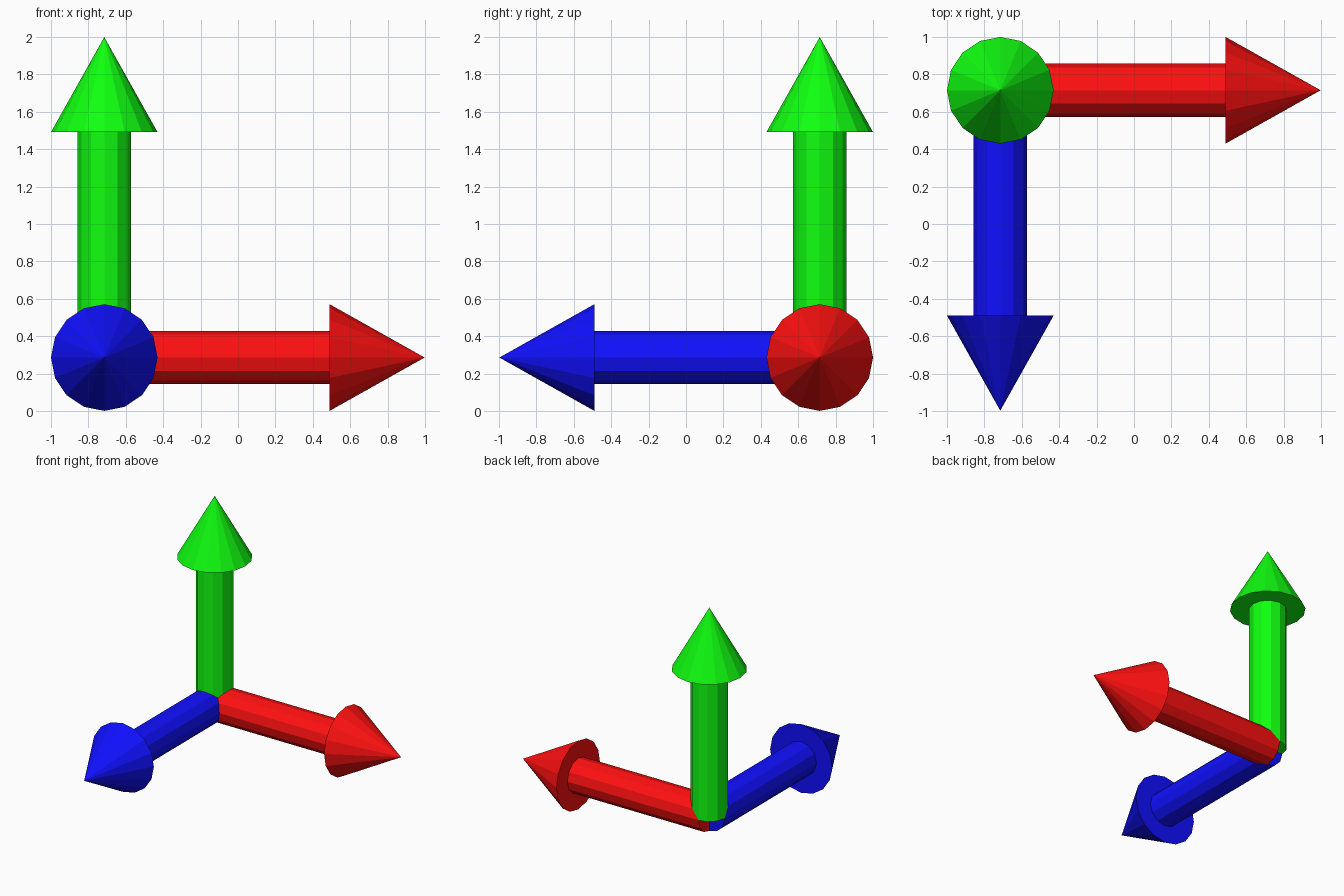
import bpy
from mathutils import Vector

if "Cube" in bpy.data.objects:
    bpy.data.objects.remove(bpy.data.objects["Cube"])

ORIGIN = Vector((-0.715, 0.715, 0.286))
SHAFT_R, HEAD_R = 0.142, 0.285
HEAD_START, LENGTH = 1.205, 1.713


def finish(name, direction, material):
    obj = bpy.context.object
    obj.name = name
    obj.rotation_euler = direction.to_track_quat('Z', 'Y').to_euler()
    obj.data.materials.append(material)


def arrow(name, direction, color):
    d = Vector(direction)
    mat = bpy.data.materials.new(name + "_paint")
    mat.diffuse_color = color
    mat.use_nodes = True
    mat.node_tree.nodes["Principled BSDF"].inputs["Base Color"].default_value = mat.diffuse_color
    # shaft, running from the shared corner to the head
    bpy.ops.mesh.primitive_cylinder_add(
        vertices=12, radius=SHAFT_R, depth=HEAD_START,
        location=ORIGIN + d * HEAD_START / 2)
    finish(name + "_shaft", d, mat)
    # conical head
    depth = LENGTH - HEAD_START
    bpy.ops.mesh.primitive_cone_add(
        vertices=16, radius1=HEAD_R, radius2=0, depth=depth,
        location=ORIGIN + d * (HEAD_START + depth / 2))
    finish(name + "_head", d, mat)


# three axis arrows: right, up and toward the front
arrow("red_arrow", (1, 0, 0), (1, 0.005, 0.005, 1))
arrow("green_arrow", (0, 0, 1), (0.005, 1, 0.005, 1))
arrow("blue_arrow", (0, -1, 0), (0.005, 0.005, 1, 1))
